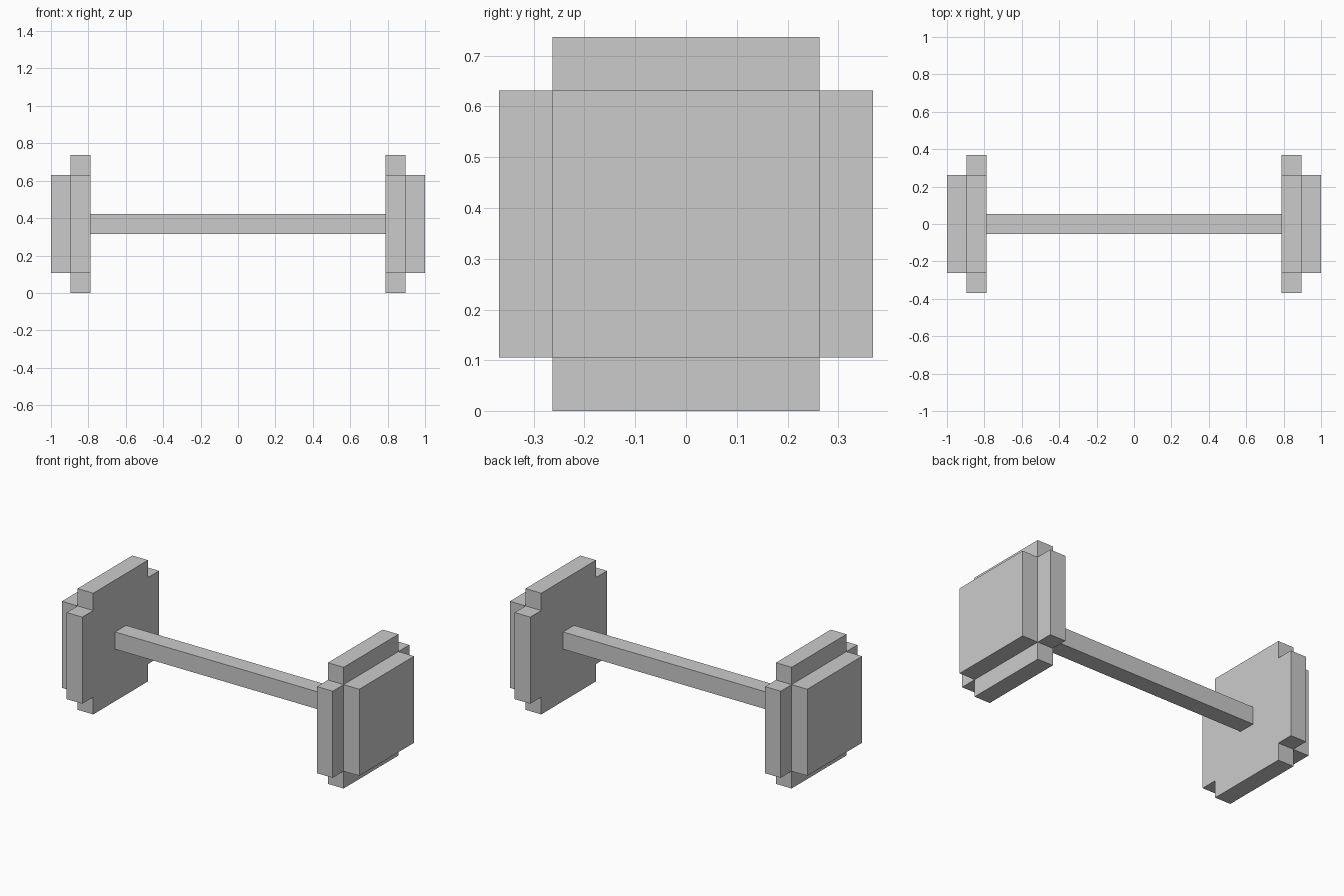
import bpy
import bmesh

cube = bpy.data.objects.get("Cube")
if cube:
    bpy.data.objects.remove(cube, do_unlink=True)

U = 2 / 19          # one block
MID = 3.5 * U       # height of the bar's axis

grey = bpy.data.materials.new("light_grey")
grey.use_nodes = True
grey.diffuse_color = (0.6, 0.6, 0.6, 1)
grey.node_tree.nodes["Principled BSDF"].inputs["Base Color"].default_value = (0.6, 0.6, 0.6, 1)


def prism(name, profile, x0, x1):
    """Extrude a (y, z) profile, in blocks about the bar's axis, from x0 to x1."""
    bm = bmesh.new()
    face = bm.faces.new([bm.verts.new((x0 * U, y * U, z * U + MID)) for y, z in profile])
    ext = bmesh.ops.extrude_face_region(bm, geom=[face])
    moved = [g for g in ext["geom"] if isinstance(g, bmesh.types.BMVert)]
    bmesh.ops.translate(bm, verts=moved, vec=((x1 - x0) * U, 0, 0))
    bmesh.ops.recalc_face_normals(bm, faces=bm.faces)
    mesh = bpy.data.meshes.new(name)
    bm.to_mesh(mesh)
    bm.free()
    mesh.materials.append(grey)
    obj = bpy.data.objects.new(name, mesh)
    bpy.context.collection.objects.link(obj)
    return obj


def square(r):
    return [(-r, -r), (r, -r), (r, r), (-r, r)]


def notched_square(r, n):
    """Square with a notch of size n cut from each corner."""
    i = r - n
    return [(-i, -r), (i, -r), (i, -i), (r, -i), (r, i), (i, i),
            (i, r), (-i, r), (-i, i), (-r, i), (-r, -i), (-i, -i)]


# Handle bar
prism("bar", square(0.5), -7.5, 7.5)

# Weights at both ends: notched inner plate and smaller outer plate
for side, s in (("left", 1), ("right", -1)):
    prism(side + "_inner_plate", notched_square(3.5, 1), s * 7.5, s * 8.5)
    prism(side + "_outer_plate", square(2.5), s * 8.5, s * 9.5)
